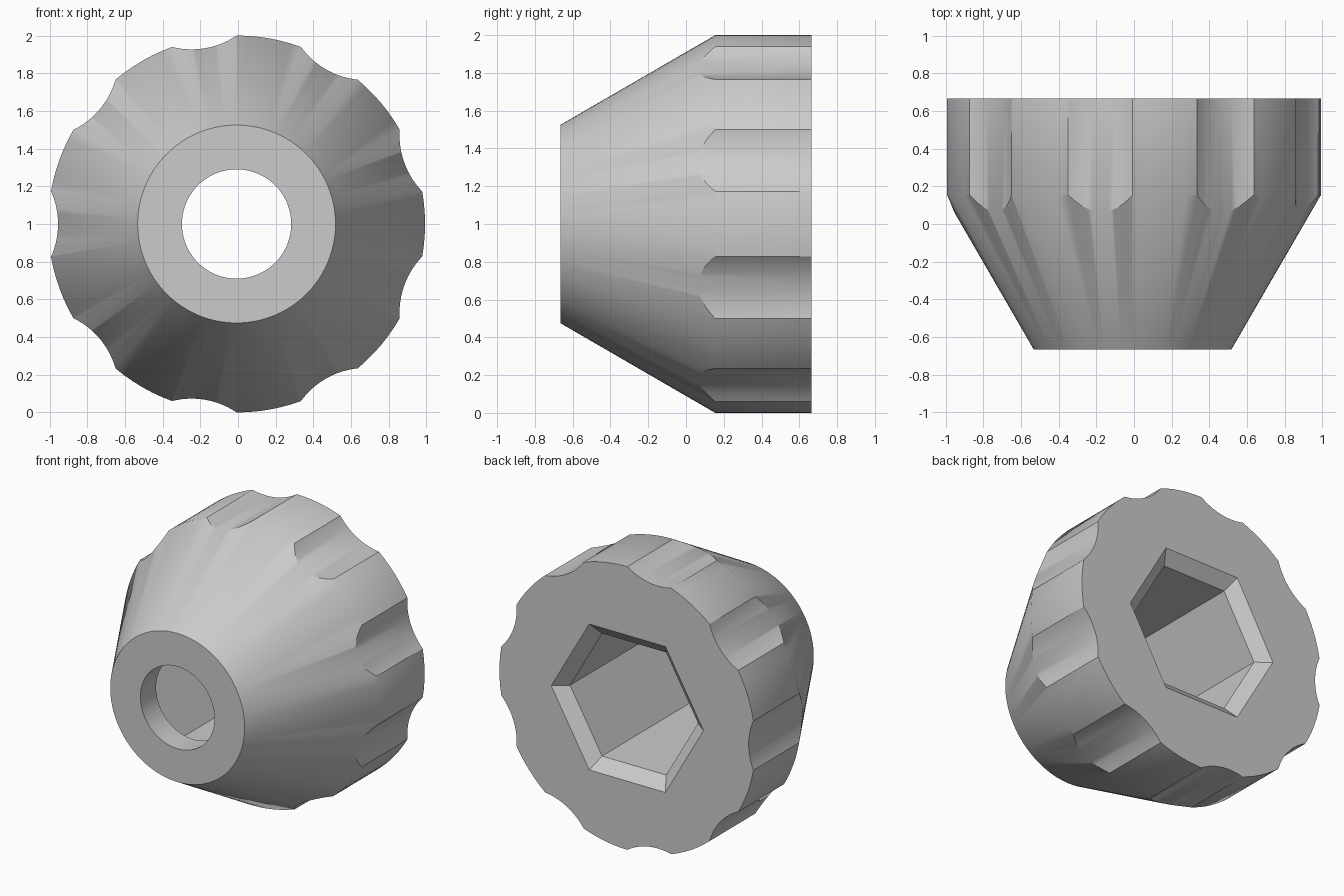
import bpy, bmesh, math
from math import cos, sin, tau, radians

cube = bpy.data.objects.get("Cube")
if cube:
    bpy.data.objects.remove(cube)

AXIS_X, AXIS_Z = -0.0075, 1.0
FRONT, BACK = -0.665, 0.665

grey = bpy.data.materials.new("plain_grey")
grey.use_nodes = True
colour = (0.6, 0.6, 0.6, 1)
grey.diffuse_color = colour
grey.node_tree.nodes["Principled BSDF"].inputs["Base Color"].default_value = colour


def turned(name, profile, sides, cx=AXIS_X, cz=AXIS_Z):
    """Capped solid around the y axis from (radius, y) rings, front to back."""
    bm = bmesh.new()
    rings = [[bm.verts.new((cx + r * cos(tau * i / sides), y, cz + r * sin(tau * i / sides)))
              for i in range(sides)] for r, y in profile]
    for a, b in zip(rings, rings[1:]):
        for i in range(sides):
            j = (i + 1) % sides
            bm.faces.new((a[i], a[j], b[j], b[i]))
    bm.faces.new(rings[0])
    bm.faces.new(rings[-1])
    bmesh.ops.recalc_face_normals(bm, faces=bm.faces)
    mesh = bpy.data.meshes.new(name)
    bm.to_mesh(mesh)
    bm.free()
    mesh.materials.append(grey)
    obj = bpy.data.objects.new(name, mesh)
    bpy.context.collection.objects.link(obj)
    return obj


# Conical knob with a straight grip band
knob = turned("knob_body", [(0.525, FRONT), (1, 0.155), (1, BACK)], 108)

# Nine finger scallops around the grip
cutters = []
for k in range(9):
    a = radians(20 + 40 * k)
    d = 0.9475 + 0.427
    cutters.append(turned("scallop_cutter", [(0.427, -0.2), (0.427, 1)], 96,
                          AXIS_X + d * cos(a), AXIS_Z + d * sin(a)))

# Chamfered hexagonal socket at the back, round bore at the front
cutters.append(turned("socket_cutter", [(0.5, -0.49), (0.5, BACK - 0.075),
                                        (0.595, BACK), (0.595, 0.9)], 6))
cutters.append(turned("bore_cutter", [(0.29, -1), (0.29, 0)], 72))

for cutter in cutters:
    mod = knob.modifiers.new(cutter.name, "BOOLEAN")
    mod.operation = "DIFFERENCE"
    mod.solver = "EXACT"
    mod.object = cutter

# Apply the cuts and remove the helpers
depsgraph = bpy.context.evaluated_depsgraph_get()
cut_mesh = bpy.data.meshes.new_from_object(knob.evaluated_get(depsgraph))
knob.modifiers.clear()
knob.data = cut_mesh
cut_mesh.materials.clear()
cut_mesh.materials.append(grey)
for cutter in cutters:
    bpy.data.objects.remove(cutter)
for face in cut_mesh.polygons:
    face.material_index = 0

# Smooth the round faces, keep the rims and scallop edges sharp
bpy.ops.object.select_all(action="DESELECT")
knob.select_set(True)
bpy.context.view_layer.objects.active = knob
bpy.ops.object.shade_smooth_by_angle(angle=radians(32))
